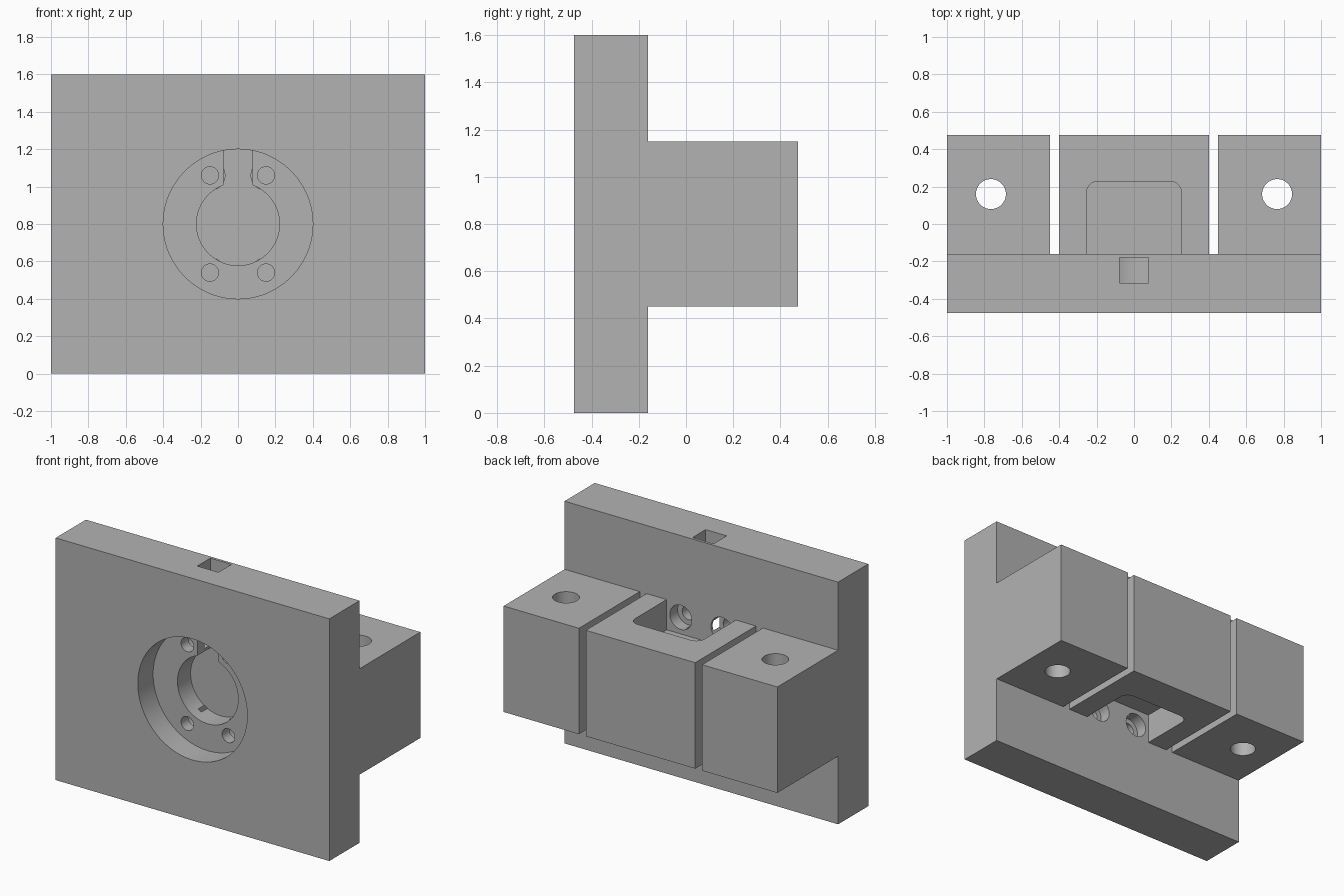
import bpy, bmesh, math
from mathutils import Matrix

if "Cube" in bpy.data.objects:
    bpy.data.objects.remove(bpy.data.objects["Cube"], do_unlink=True)

FRONT, STEP, BACK = -0.475, -0.16, 0.475   # plate front, plate rear, block rear
RECESS_FLOOR, BORE_FLOOR = -0.315, -0.178
LOW, HIGH, MID = 0.45, 1.15, 0.8           # block bottom, top and centre height


def to_object(name, bm):
    bmesh.ops.recalc_face_normals(bm, faces=bm.faces)
    mesh = bpy.data.meshes.new(name)
    bm.to_mesh(mesh)
    bm.free()
    obj = bpy.data.objects.new(name, mesh)
    bpy.context.collection.objects.link(obj)
    return obj


def prism(name, points, offset):
    """Extrude a closed outline along an offset."""
    bm = bmesh.new()
    face = bm.faces.new([bm.verts.new(p) for p in points])
    new = bmesh.ops.extrude_face_region(bm, geom=[face])["geom"]
    verts = [v for v in new if isinstance(v, bmesh.types.BMVert)]
    bmesh.ops.translate(bm, verts=verts, vec=offset)
    return to_object(name, bm)


def box(name, x0, x1, y0, y1, z0, z1):
    outline = [(x0, y0, z0), (x1, y0, z0), (x1, y1, z0), (x0, y1, z0)]
    return prism(name, outline, (0, 0, z1 - z0))


def cylinder(name, radius, start, end, a, b, axis, sides=64):
    """Cylinder along y (centre x=a, z=b) or along z (centre x=a, y=b)."""
    mid = (start + end) / 2
    if axis == "y":
        mat = Matrix.Translation((a, mid, b)) @ Matrix.Rotation(math.pi / 2, 4, "X")
    else:
        mat = Matrix.Translation((a, b, mid))
    bm = bmesh.new()
    bmesh.ops.create_cone(bm, cap_ends=True, segments=sides, radius1=radius,
                          radius2=radius, depth=end - start, matrix=mat)
    return to_object(name, bm)


# Body: plate and rear block as one side profile swept across the width
profile = [(FRONT, 0), (STEP, 0), (STEP, LOW), (BACK, LOW),
           (BACK, HIGH), (STEP, HIGH), (STEP, 1.6), (FRONT, 1.6)]
body = prism("mounting_bracket", [(-1, y, z) for y, z in profile], (2, 0, 0))


def cut(cutter):
    cutter.hide_render = True
    mod = body.modifiers.new("cut", "BOOLEAN")
    mod.operation = "DIFFERENCE"
    mod.solver = "EXACT"
    mod.object = cutter
    bpy.context.view_layer.objects.active = body
    bpy.ops.object.modifier_apply(modifier=mod.name)
    bpy.data.objects.remove(cutter, do_unlink=True)


# Slots between the blocks, and vertical bolt holes
for s in (-1, 1):
    xs = sorted((s * 0.40, s * 0.45))
    cut(box("slot", *xs, STEP, 0.6, LOW - 0.1, HIGH + 0.1))
    cut(cylinder("bolt_hole", 0.08, LOW - 0.1, HIGH + 0.1, s * 0.765, 0.16, "z"))

# Upper and lower pockets with rounded rear corners
half, rear, r = 0.253, 0.228, 0.06
outline = [(-half, STEP), (half, STEP)]
for s, first in ((1, 0), (-1, 90)):
    for i in range(9):
        t = math.radians(first + i * 11.25)
        outline.append((s * (half - r) + r * math.cos(t), rear - r + r * math.sin(t)))
for z0, z1 in ((0.95, HIGH + 0.1), (LOW - 0.1, 0.65)):
    cut(prism("pocket", [(x, y, z0) for x, y in outline], (0, 0, z1 - z0)))

# Round front recess, blind bore and the cable channel to the top
cut(cylinder("recess", 0.4, FRONT - 0.1, RECESS_FLOOR, 0, MID, "y", 96))
cut(cylinder("bore", 0.222, FRONT - 0.1, BORE_FLOOR, 0, MID, "y", 96))
cut(box("cable_channel", -0.077, 0.077, RECESS_FLOOR, BORE_FLOOR, MID, 1.7))

# Four screw holes, counterbored from the pockets
for x in (-0.15, 0.15):
    for z in (MID - 0.26, MID + 0.26):
        cut(cylinder("screw_hole", 0.046, -0.4, -0.1, x, z, "y", 32))
        cut(cylinder("counterbore", 0.08, -0.24, -0.1, x, z, "y", 48))

# Single grey finish
grey = bpy.data.materials.new("plain_grey")
grey.use_nodes = True
colour = (0.448, 0.448, 0.448, 1)
grey.diffuse_color = colour
grey.node_tree.nodes["Principled BSDF"].inputs["Base Color"].default_value = colour
body.data.materials.clear()
body.data.materials.append(grey)

bpy.ops.object.select_all(action="DESELECT")
body.select_set(True)
bpy.context.view_layer.objects.active = body
bpy.ops.object.shade_smooth_by_angle(angle=math.radians(30))
